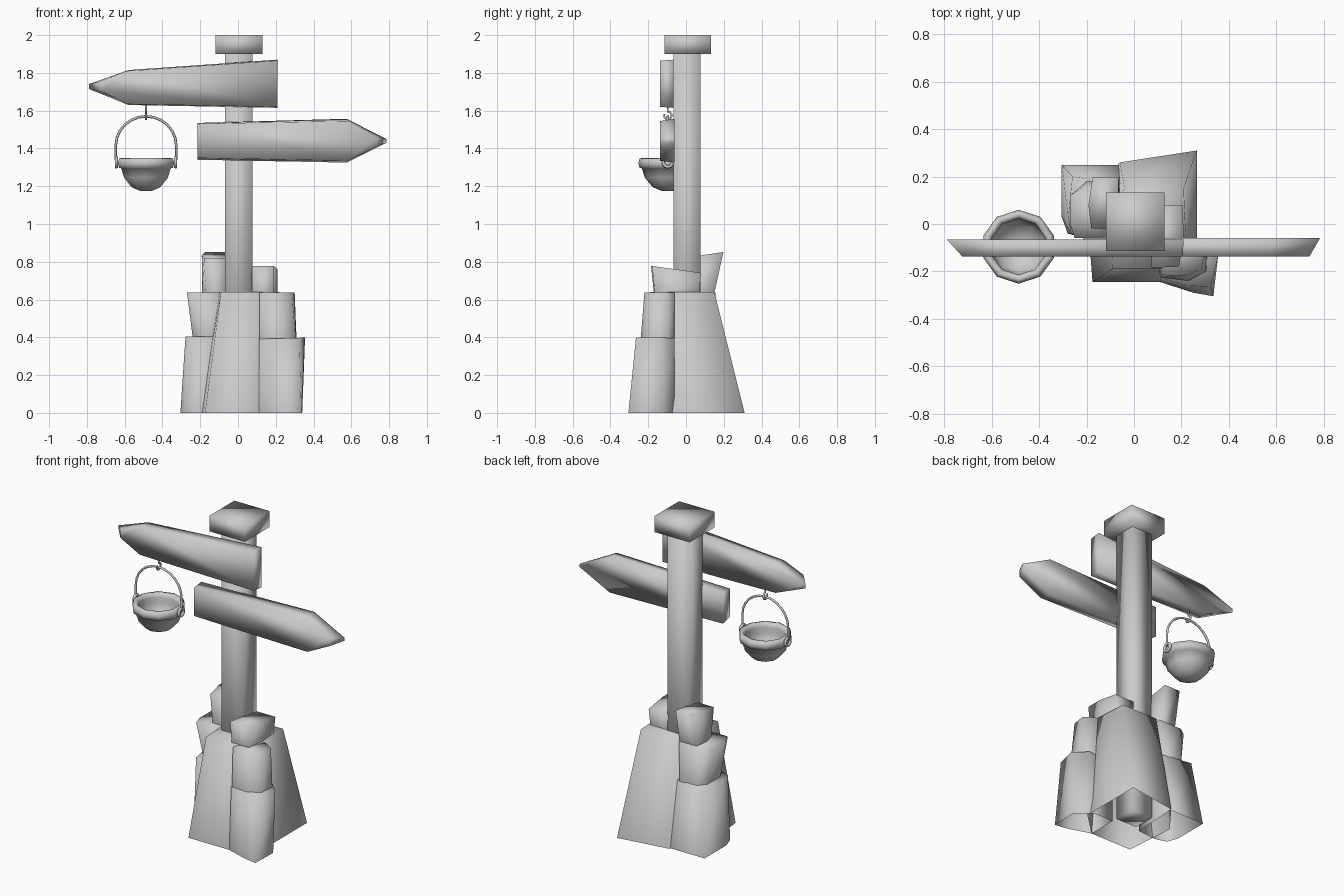
import bpy, math

if "Cube" in bpy.data.objects:
    bpy.data.objects.remove(bpy.data.objects["Cube"])


def mesh_object(name, verts, faces):
    me = bpy.data.meshes.new(name)
    me.from_pydata(verts, [], faces)
    me.update()
    ob = bpy.data.objects.new(name, me)
    bpy.context.collection.objects.link(ob)
    for p in me.polygons:
        p.use_smooth = True
    return ob


def loft(name, rings, close_bottom=False):
    """Skin matching rings of 3D points and cap the last one."""
    n = len(rings[0])
    verts = [p for r in rings for p in r]
    faces = [(k * n + i, k * n + (i + 1) % n, (k + 1) * n + (i + 1) % n, (k + 1) * n + i)
             for k in range(len(rings) - 1) for i in range(n)]
    faces.append(tuple(range(len(verts) - n, len(verts))))
    if close_bottom:
        faces.append(tuple(reversed(range(n))))
    return mesh_object(name, verts, faces)


def box(name, x0, x1, y0, y1, z0, z1):
    c = [(x0, y0), (x1, y0), (x1, y1), (x0, y1)]
    return loft(name, [[(x, y, z) for x, y in c] for z in (z0, z1)], True)


def rock(name, bottom, top, z0, z1, slope=(0, 0)):
    """Open-bottomed stone; slope tilts the top around its centre."""
    cx = sum(p[0] for p in top) / len(top)
    cy = sum(p[1] for p in top) / len(top)
    lid = [(x, y, z1 + slope[0] * (x - cx) + slope[1] * (y - cy)) for x, y in top]
    return loft(name, [[(x, y, z0) for x, y in bottom], lid])


def sign(name, back, front, y_back, y_front):
    return loft(name, [[(x, y_back, z) for x, z in back],
                       [(x, y_front, z) for x, z in front]], True)


def wire(name, points, radius):
    cu = bpy.data.curves.new(name, 'CURVE')
    cu.dimensions = '3D'
    cu.bevel_depth, cu.bevel_resolution, cu.use_fill_caps = radius, 1, True
    sp = cu.splines.new('POLY')
    sp.points.add(len(points) - 1)
    for p, co in zip(sp.points, points):
        p.co = (*co, 1)
    ob = bpy.data.objects.new(name, cu)
    bpy.context.collection.objects.link(ob)
    bpy.ops.object.select_all(action='DESELECT')
    ob.select_set(True)
    bpy.context.view_layer.objects.active = ob
    bpy.ops.object.convert(target='MESH')


# Post and cap
box("post", -0.07, 0.076, -0.066, 0.076, 0.03, 1.91)
box("post_cap", -0.118, 0.129, -0.115, 0.132, 1.9, 2.0)

# Arrow boards, back outline larger than front outline at the tip
sign("upper_sign",
     [(0.21, 1.615), (0.21, 1.87), (-0.58, 1.815), (-0.79, 1.74), (-0.79, 1.715), (-0.58, 1.63)][::-1],
     [(0.205, 1.62), (0.205, 1.865), (-0.59, 1.81), (-0.725, 1.755), (-0.725, 1.705), (-0.59, 1.635)][::-1],
     -0.065, -0.137)
sign("lower_sign",
     [(-0.215, 1.34), (0.575, 1.325), (0.785, 1.43), (0.785, 1.45), (0.575, 1.557), (-0.215, 1.535)],
     [(-0.21, 1.35), (0.58, 1.335), (0.74, 1.415), (0.74, 1.46), (0.58, 1.545), (-0.21, 1.53)],
     -0.06, -0.138)

# Central boulder
rock("main_boulder",
     [(-0.175, -0.245), (0.11, -0.245), (0.265, -0.1), (0.265, 0.31), (-0.06, 0.26), (-0.2, 0.08)],
     [(-0.09, -0.19), (0.11, -0.19), (0.22, -0.08), (0.21, 0.15), (-0.04, 0.15), (-0.1, 0.05)],
     0, 0.64)

# Stepped stones at front right
rock("front_low_stone",
     [(0.11, -0.245), (0.25, -0.29), (0.335, -0.305), (0.34, -0.135), (0.25, -0.06), (0.11, -0.06)],
     [(0.11, -0.225), (0.22, -0.26), (0.325, -0.265), (0.355, -0.135), (0.28, -0.06), (0.11, -0.06)],
     0, 0.395, (0.03, 0))
rock("front_middle_stone",
     [(0.115, -0.225), (0.23, -0.24), (0.305, -0.2), (0.31, -0.1), (0.26, -0.06), (0.115, -0.06)],
     [(0.115, -0.215), (0.21, -0.22), (0.285, -0.19), (0.3, -0.1), (0.24, -0.06), (0.115, -0.06)],
     0.39, 0.637)
rock("front_top_stone",
     [(0.075, -0.17), (0.19, -0.165), (0.21, -0.06), (0.2, 0.07), (0.07, 0.07)],
     [(0.075, -0.185), (0.19, -0.18), (0.21, -0.06), (0.205, 0.08), (0.07, 0.08)],
     0.635, 0.76, (0, -0.14))

# Stepped stones at back left
rock("back_low_stone",
     [(-0.06, 0.25), (-0.305, 0.25), (-0.305, 0.03), (-0.28, -0.04), (-0.21, -0.06), (-0.08, -0.05)],
     [(-0.06, 0.17), (-0.26, 0.2), (-0.278, 0.03), (-0.265, -0.04), (-0.2, -0.06), (-0.08, -0.05)],
     0, 0.405)
rock("back_middle_stone",
     [(-0.08, 0.18), (-0.2, 0.18), (-0.24, 0.13), (-0.24, 0.0), (-0.2, -0.05), (-0.08, -0.05)],
     [(-0.06, 0.155), (-0.22, 0.155), (-0.27, 0.12), (-0.27, 0.0), (-0.25, -0.06), (-0.08, -0.06)],
     0.4, 0.637)
rock("back_top_stone",
     [(-0.06, 0.15), (-0.18, 0.15), (-0.19, 0.06), (-0.17, -0.01), (-0.06, -0.01)],
     [(-0.065, 0.198), (-0.175, 0.198), (-0.192, 0.08), (-0.18, -0.02), (-0.07, -0.02)],
     0.635, 0.835, (0, 0.15))

# Hanging bowl: ten-sided lathe with thick rim and hollow inside
BX, BY = -0.487, -0.096
profile = [(0.03, 1.174), (0.08, 1.195), (0.122, 1.245), (0.138, 1.295), (0.15, 1.298),
           (0.156, 1.322), (0.15, 1.347), (0.13, 1.35), (0.118, 1.325), (0.122, 1.29),
           (0.1, 1.235), (0.04, 1.195)]
angles = [math.pi / 2 + i * math.pi / 5 for i in range(10)]
loft("bowl", [[(BX + r * math.cos(a), BY + r * math.sin(a), z) for a in angles]
              for r, z in profile], True)

# Arched handle and side lugs
arch = [(BX + 0.16 * math.cos(a), BY, 1.415 + 0.155 * math.sin(a))
        for a in [i * math.pi / 12 for i in range(13)]]
wire("handle", [(BX + 0.16, BY, 1.34)] + arch + [(BX - 0.16, BY, 1.34)], 0.007)
for side, label in ((-1, "left"), (1, "right")):
    bpy.ops.mesh.primitive_torus_add(major_segments=10, minor_segments=6, major_radius=0.025,
                                     minor_radius=0.009, rotation=(0, math.pi / 2, 0),
                                     location=(BX + side * 0.157, BY, 1.327))
    bpy.context.object.name = label + "_lug"
    bpy.ops.object.shade_smooth()

# Hook under the upper board
loop = [(BX, BY + 0.02 * math.sin(a), 1.575 + 0.02 * math.cos(a))
        for a in [i * math.pi / 5 for i in range(9)]]
wire("hook", [(BX, BY, 1.64)] + loop, 0.006)
